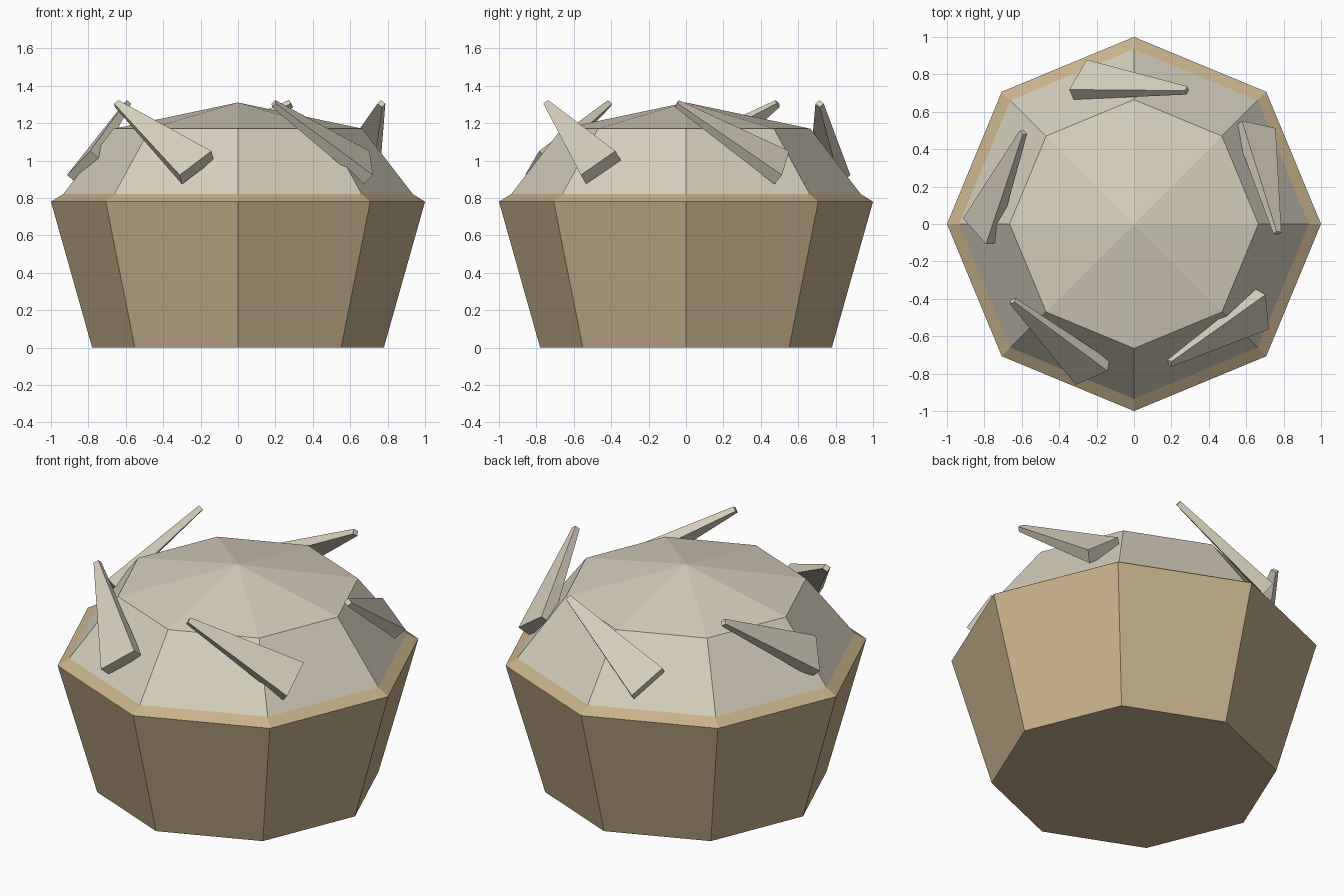
import bpy, math
from mathutils import Vector, Matrix

if "Cube" in bpy.data.objects:
    bpy.data.objects.remove(bpy.data.objects["Cube"])


def material(name, rgb):
    m = bpy.data.materials.new(name)
    m.diffuse_color = (*rgb, 1)
    m.use_nodes = True
    m.node_tree.nodes["Principled BSDF"].inputs["Base Color"].default_value = m.diffuse_color
    return m


def make_object(name, verts, faces, mat):
    me = bpy.data.meshes.new(name)
    me.from_pydata(verts, [], faces)
    me.materials.append(mat)
    ob = bpy.data.objects.new(name, me)
    bpy.context.collection.objects.link(ob)
    return ob


def lathe(name, profile, mat, bottom=False, apex=None, n=8):
    """Stack n-sided rings of (radius, z), optionally closed below or to a peak."""
    verts = [(r * math.cos(math.tau * i / n), r * math.sin(math.tau * i / n), z)
             for r, z in profile for i in range(n)]
    faces = [(k * n + i, k * n + (i + 1) % n, (k + 1) * n + (i + 1) % n, (k + 1) * n + i)
             for k in range(len(profile) - 1) for i in range(n)]
    if bottom:
        faces.append(tuple(reversed(range(n))))
    if apex is not None:
        top = (len(profile) - 1) * n
        verts.append((0, 0, apex))
        faces += [(top + i, top + (i + 1) % n, len(verts) - 1) for i in range(n)]
    return make_object(name, verts, faces, mat)


tan = material("tan", (0.57, 0.44, 0.26))
cream = material("cream", (0.68, 0.63, 0.51))

# Tapered octagonal cup with a bevelled rim
lathe("cup", [(0.78, 0), (1.0, 0.78), (0.935, 0.82)], tan, bottom=True)

# Low faceted dome filling the cup
lathe("dome", [(0.935, 0.82), (0.665, 1.17)], cream, apex=1.31)

# Tapered shards leaning around the dome
base, tip = Vector((-0.288, 0.772, 0.962)), Vector((0.283, 0.714, 1.304))
axis = (tip - base).normalized()
wide = Vector((0.09, 0.16, -0.13))
wide = (wide - axis * wide.dot(axis)).normalized()
thick = axis.cross(wide).normalized()


def section(centre, w, t):
    return [centre + wide * (a * w / 2) + thick * (b * t / 2)
            for a, b in ((-1, -1), (1, -1), (1, 1), (-1, 1))]


shard = section(base, 0.225, 0.077) + section(tip, 0.032, 0.03)
shard_faces = [(3, 2, 1, 0), (4, 5, 6, 7)] + [
    (i, (i + 1) % 4, (i + 1) % 4 + 4, i + 4) for i in range(4)]
for k in range(5):
    turn = Matrix.Rotation(math.tau * k / 5, 3, 'Z')
    make_object(f"shard_{k + 1}", [turn @ v for v in shard], shard_faces, cream)
